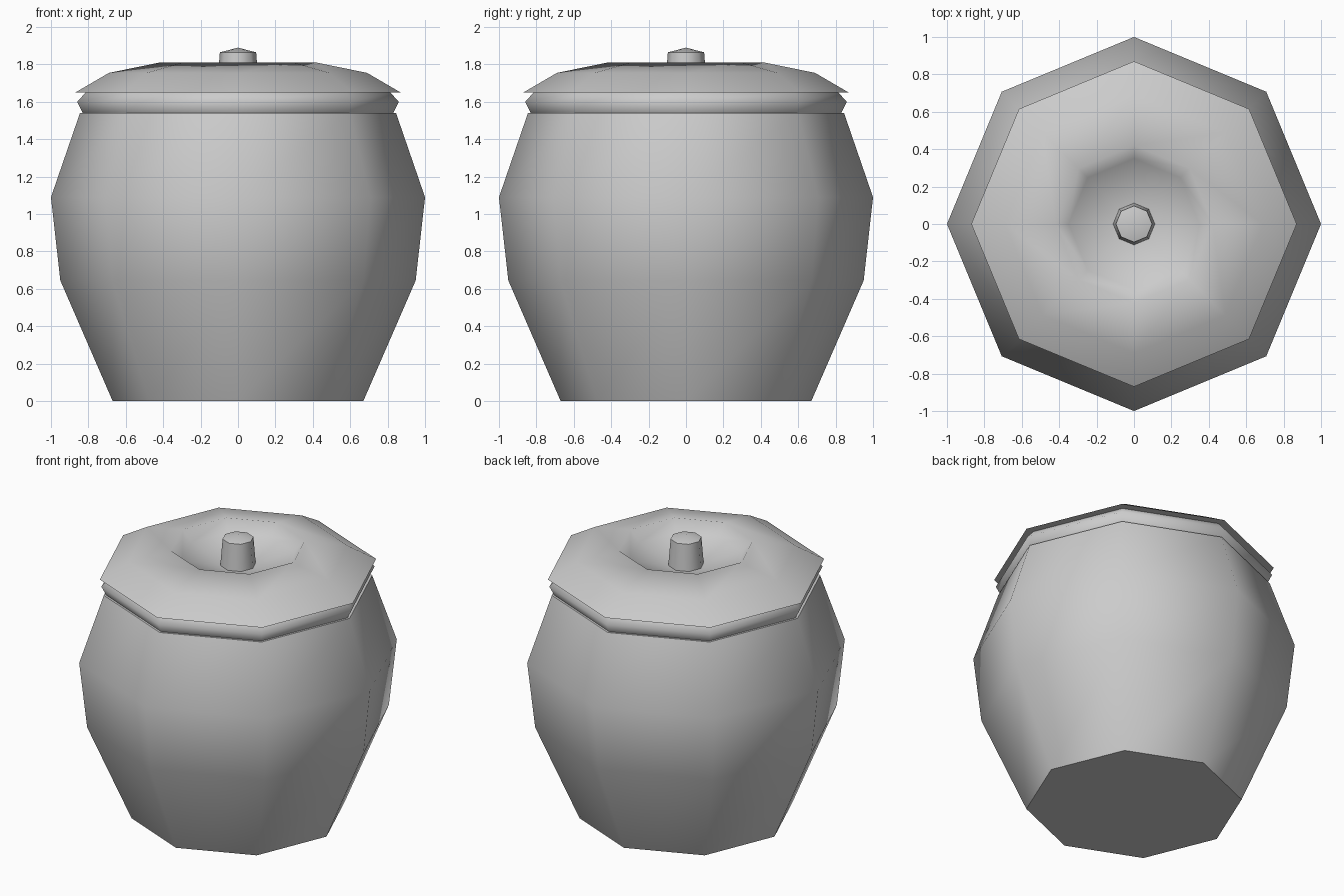
import bpy, bmesh, math

SIDES = 8

cube = bpy.data.objects.get("Cube")
if cube:
    bpy.data.objects.remove(cube, do_unlink=True)

# Single clay colour
clay = bpy.data.materials.new("grey_clay")
clay.use_nodes = True
colour = (0.6, 0.6, 0.6, 1)
clay.diffuse_color = colour
clay.node_tree.nodes["Principled BSDF"].inputs["Base Color"].default_value = colour


def lathe(name, profile, smooth_angle):
    """Turn a (radius, height) profile, listed bottom to top, around z."""
    bm = bmesh.new()
    rings = []
    for r, z in profile:
        if r == 0:
            rings.append([bm.verts.new((0, 0, z))] * SIDES)
        else:
            rings.append([bm.verts.new((r * math.cos(math.tau * i / SIDES),
                                        r * math.sin(math.tau * i / SIDES), z))
                          for i in range(SIDES)])
    for low, high in zip(rings, rings[1:]):
        for i in range(SIDES):
            j = (i + 1) % SIDES
            corners = [low[i], low[j], high[j], high[i]]
            bm.faces.new(list(dict.fromkeys(corners)))
    mesh = bpy.data.meshes.new(name)
    bm.to_mesh(mesh)
    bm.free()
    mesh.materials.append(clay)
    obj = bpy.data.objects.new(name, mesh)
    bpy.context.collection.objects.link(obj)
    bpy.ops.object.select_all(action='DESELECT')
    obj.select_set(True)
    bpy.context.view_layer.objects.active = obj
    bpy.ops.object.shade_smooth_by_angle(angle=math.radians(smooth_angle))
    return obj


# Bulging body with a flat base and a small shoulder under the collar
lathe("jar_body", [(0, 0), (0.67, 0), (0.95, 0.645), (1.0, 1.09),
                   (0.845, 1.54), (0.8, 1.54)], 50)

# Rounded collar around the mouth
lathe("jar_collar", [(0.83, 1.54), (0.86, 1.6), (0.815, 1.65)], 80)

# Flared lid with a sunken centre
lathe("lid", [(0, 1.65), (0.87, 1.65), (0.69, 1.755), (0.42, 1.81),
              (0.35, 1.74), (0.11, 1.685), (0, 1.685)], 70)

# Tapered knob with a shallow pointed top
lathe("lid_knob", [(0.112, 1.68), (0.097, 1.865), (0, 1.89)], 50)
